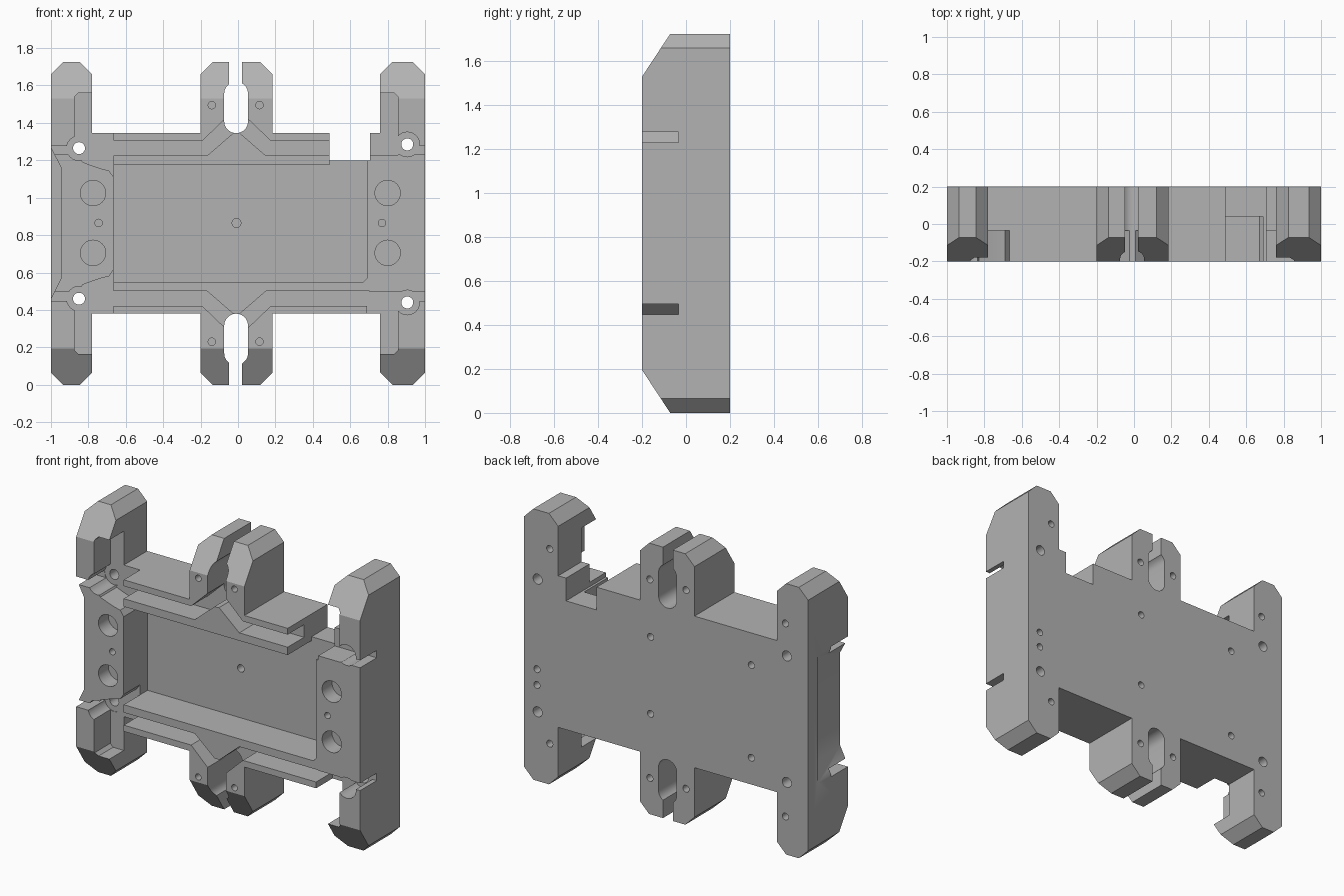
import bpy, bmesh, math

cube = bpy.data.objects.get("Cube")
if cube:
    bpy.data.objects.remove(cube, do_unlink=True)

FRONT, BACK = -0.2, 0.2
FLOOR = -0.035           # depth of the cable channels
MID_Z, MID_X = 0.8625, -0.008

grey = bpy.data.materials.new("plain_grey")
grey.use_nodes = True
grey.diffuse_color = (0.45, 0.45, 0.45, 1)
grey.node_tree.nodes["Principled BSDF"].inputs["Base Color"].default_value = (0.45, 0.45, 0.45, 1)


def prism(name, pts, a, b, axis="Y"):
    """Extrude an outline: (x, z) along y, or (y, z) along x."""
    bm = bmesh.new()
    place = (lambda u, v: (u, a, v)) if axis == "Y" else (lambda u, v: (a, u, v))
    face = bm.faces.new([bm.verts.new(place(u, v)) for u, v in pts])
    moved = bmesh.ops.extrude_face_region(bm, geom=[face])["geom"]
    step = (0, b - a, 0) if axis == "Y" else (b - a, 0, 0)
    bmesh.ops.translate(bm, vec=step, verts=[g for g in moved if isinstance(g, bmesh.types.BMVert)])
    bmesh.ops.recalc_face_normals(bm, faces=bm.faces)
    mesh = bpy.data.meshes.new(name)
    bm.to_mesh(mesh)
    bm.free()
    obj = bpy.data.objects.new(name, mesh)
    bpy.context.collection.objects.link(obj)
    return obj


def rect(x0, x1, z0, z1):
    return [(x0, z0), (x1, z0), (x1, z1), (x0, z1)]


def circle(x, z, r, n=24):
    return [(x + r * math.cos(i * math.tau / n), z + r * math.sin(i * math.tau / n)) for i in range(n)]


def oval(x, z0, z1, r, n=10):
    low = [(x - r * math.cos(i * math.pi / n), z0 + r - r * math.sin(i * math.pi / n)) for i in range(n + 1)]
    high = [(x + r * math.cos(i * math.pi / n), z1 - r + r * math.sin(i * math.pi / n)) for i in range(n + 1)]
    return low + high


def flip_z(pts):
    return [(x, 2 * MID_Z - z) for x, z in pts]


def flip_x(pts):
    return [(2 * MID_X - x, z) for x, z in pts]


def cut(pts, a, b, axis="Y"):
    tool = prism("cutter", pts, a, b, axis)
    tool.hide_render = True
    mod = body.modifiers.new("cut", "BOOLEAN")
    mod.operation, mod.solver, mod.object = "DIFFERENCE", "EXACT", tool
    bpy.context.view_layer.objects.active = body
    bpy.ops.object.modifier_apply(modifier=mod.name)
    bpy.data.objects.remove(tool, do_unlink=True)


# Body outline: two legs, a centre tab and the notched plate
def foot(x0, x1):
    return [(x0, 0.065), (x0 + 0.065, 0), (x1 - 0.065, 0), (x1, 0.065)]


bottom = foot(-1, -0.78) + [(-0.78, 0.38), (-0.2, 0.38)] + foot(-0.2, 0.185) \
    + [(0.185, 0.38), (0.76, 0.38)] + foot(0.76, 1)
top = flip_z(bottom)[::-1]
body = prism("mounting_bracket", bottom + top, FRONT, BACK)
body.data.materials.append(grey)

# Sloped front of every leg and tab end
slope = [(-0.25, 1.454), (-0.25, 1.8), (-0.0224, 1.8)]
cut(slope, -1.1, 1.1, "X")
cut(flip_z(slope), -1.1, 1.1, "X")

# Notch in the top edge
cut(rect(0.49, 0.705, 1.2, 1.5), -0.3, 0.3)

# Slotted ovals in the centre tab
slot = rect(-0.047, 0.022, 1.5, 1.8)
for shape in (slot, oval(-0.01, 1.345, 1.62, 0.064)):
    cut(shape, -0.3, 0.3)
    cut(flip_z(shape), -0.3, 0.3)

# Central pocket, open into the notch
cut([(-0.665, 0.55), (0.67, 0.55), (0.69, 0.57), (0.69, 1.21), (0.49, 1.21),
     (0.49, 1.175), (-0.665, 1.175)], -0.3, 0.04)


# Cable channels that turn into the ovals
def channel(end):
    return [(end, 1.225), (-0.165, 1.225), (-0.02, 1.35), (-0.02, 1.42), (-0.07, 1.42),
            (-0.19, 1.305), (end, 1.305)]


cut(channel(-0.67), -0.3, FLOOR)
cut(flip_x(channel(-0.51)), -0.3, FLOOR)
cut(flip_z(channel(-0.67)), -0.3, FLOOR)
cut(flip_z(flip_x(channel(-0.72))), -0.3, FLOOR)

# Leg recesses joined to the channel ends
left_recess = [(-0.77, 1.56), (-0.855, 1.56), (-0.875, 1.54), (-0.875, 1.27), (-0.83, 1.19),
               (-0.79, 1.175), (-0.73, 1.155), (-0.69, 1.145), (-0.665, 1.11),
               (-0.665, 1.4), (-0.77, 1.4)]
right_recess = [(0.75, 1.56), (0.835, 1.56), (0.855, 1.54), (0.855, 1.228), (0.69, 1.228),
                (0.69, 1.4), (0.75, 1.4)]
for recess in (left_recess, right_recess):
    cut(recess, -0.3, FLOOR)
    cut(flip_z(recess), -0.3, FLOOR)

# Side slots leading to the screw seats
for x0, x1 in ((-1.1, -0.86), (0.84, 1.1)):
    side = rect(x0, x1, 1.23, 1.277)
    cut(side, -0.3, FLOOR + 0.002)
    cut(flip_z(side), -0.3, FLOOR + 0.002)

# Relieved outer edge of one leg
cut([(-1.1, 0.3), (-1.0, 0.46), (-0.945, 0.57), (-0.945, 1.16), (-1.0, 1.265), (-1.1, 1.42)], -0.3, 0.1)

# Screw seats with through holes
for x, z in ((-0.85, 1.265), (0.905, 1.285), (-0.85, 0.46), (0.905, 0.44)):
    cut(circle(x, z, 0.066), -0.3, FLOOR + 0.004)
    cut(circle(x, z, 0.032), -0.3, 0.3)

# Magnet seats and small blind holes in the front
for x in (-0.775, 0.8):
    for z in (0.705, 1.025):
        cut(circle(x, z, 0.068), -0.3, -0.1)
for x, z in ((-0.745, 0.865), (0.77, 0.865), (-0.14, 1.495), (0.115, 1.495), (-0.14, 0.23), (0.115, 0.23)):
    cut(circle(x, z, 0.02, 16), -0.3, -0.06)
cut(circle(-0.008, 0.865, 0.024, 16), -0.3, 0.12)

# Small blind holes in the back
for x, z in ((0.82, 1.5), (0.82, 0.26), (-0.84, 1.47), (-0.84, 0.24), (0.91, 0.71), (0.91, 0.61),
             (0.11, 1.13), (0.11, 0.64), (-0.6, 1.14), (-0.6, 0.55),
             (-0.14, 1.495), (0.115, 1.495), (-0.14, 0.23), (0.115, 0.23)):
    cut(circle(x, z, 0.022, 16), 0.1, 0.3)

# Smooth the round walls, keep the machined edges crisp
bpy.ops.object.select_all(action="DESELECT")
body.select_set(True)
bpy.context.view_layer.objects.active = body
bpy.ops.object.shade_smooth_by_angle(angle=math.radians(30))
